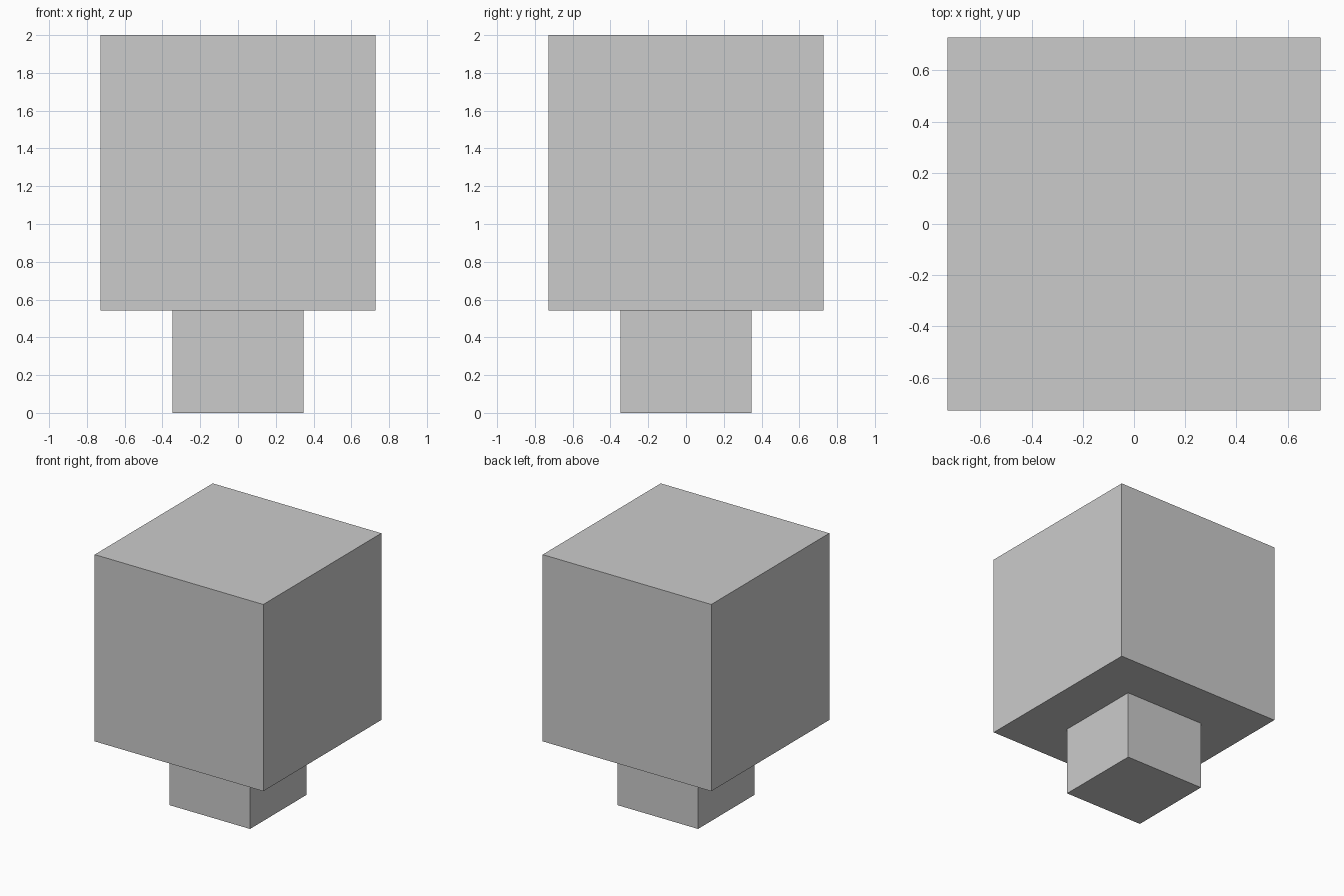
import bpy

if "Cube" in bpy.data.objects:
    bpy.data.objects.remove(bpy.data.objects["Cube"])


def box(name, width, z_bottom, z_top):
    """Square box centred on x and y, spanning the given heights."""
    bpy.ops.mesh.primitive_cube_add(size=1, location=(0, 0, (z_bottom + z_top) / 2))
    part = bpy.context.object
    part.name = name
    part.scale = (width, width, z_top - z_bottom)
    bpy.ops.object.transform_apply(location=False, rotation=False, scale=True)
    return part


JOINT_Z = 0.542

# Narrow foot
box("base_block", 0.694, 0.0, JOINT_Z)

# Large cube resting on the foot
box("upper_block", 1.456, JOINT_Z, 2.0)
